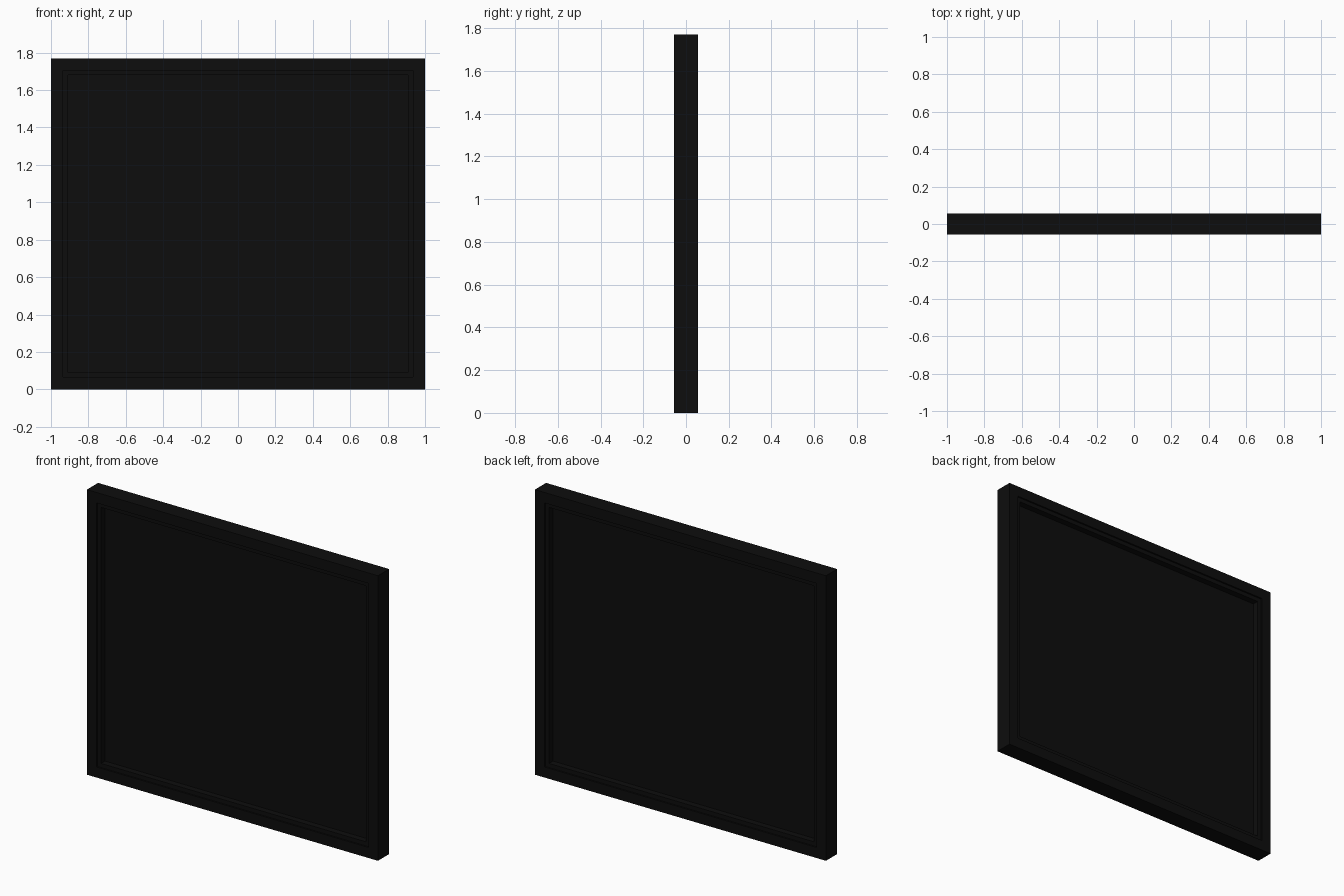
import bpy
import bmesh

cube = bpy.data.objects.get("Cube")
if cube:
    bpy.data.objects.remove(cube, do_unlink=True)

WIDTH, HEIGHT = 2.0, 1.77


def make_material(name, value):
    mat = bpy.data.materials.new(name)
    mat.use_nodes = True
    colour = (value, value, value, 1)
    mat.diffuse_color = colour
    mat.node_tree.nodes["Principled BSDF"].inputs["Base Color"].default_value = colour
    return mat


black = make_material("black", 0.004)


def finish(name, bm):
    bmesh.ops.recalc_face_normals(bm, faces=bm.faces)
    mesh = bpy.data.meshes.new(name)
    bm.to_mesh(mesh)
    bm.free()
    mesh.materials.append(black)
    obj = bpy.data.objects.new(name, mesh)
    bpy.context.collection.objects.link(obj)
    return obj


def corners(inset):
    x, low, high = WIDTH / 2 - inset, inset, HEIGHT - inset
    return [(-x, low), (x, low), (x, high), (-x, high)]


def ring(name, outer, inner, half_depth):
    """Mitred rectangular frame between two insets."""
    bm = bmesh.new()
    section = [(outer, -half_depth), (inner, -half_depth),
               (inner, half_depth), (outer, half_depth)]
    loops = [[bm.verts.new((x, y, z)) for x, z in corners(inset)]
             for inset, y in section]
    for i in range(4):
        a, b = loops[i], loops[(i + 1) % 4]
        for j in range(4):
            k = (j + 1) % 4
            bm.faces.new((a[j], a[k], b[k], b[j]))
    return finish(name, bm)


def panel(name, inset, half_depth):
    bm = bmesh.new()
    bmesh.ops.create_cube(bm, size=1)
    bmesh.ops.scale(bm, verts=bm.verts, vec=(
        WIDTH - 2 * inset, 2 * half_depth, HEIGHT - 2 * inset))
    bmesh.ops.translate(bm, verts=bm.verts, vec=(0, 0, HEIGHT / 2))
    return finish(name, bm)


# Outer frame, slightly recessed inner sash, thin central pane
ring("outer_frame", 0, 0.065, 0.055)
ring("inner_sash", 0.065, 0.09, 0.045)
panel("pane", 0.085, 0.006)
